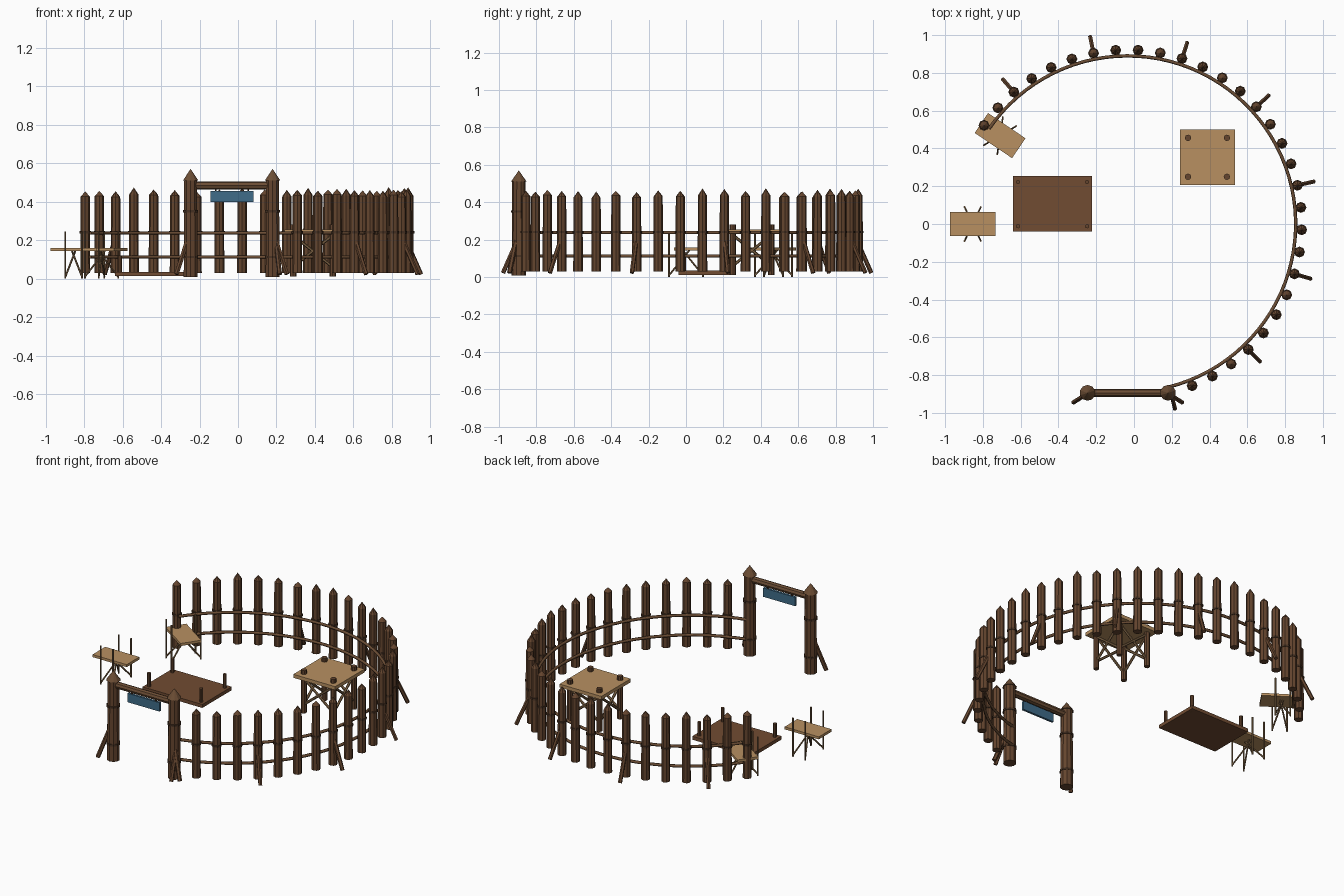
import bpy, math, random
from mathutils import Vector, Matrix

if "Cube" in bpy.data.objects:
    bpy.data.objects.remove(bpy.data.objects["Cube"])

random.seed(4)
CX, R = -0.034, 0.922          # palisade centre and radius
A0, STEP, COUNT = 145.5, 7.37, 30


def material(name, rgb):
    m = bpy.data.materials.new(name)
    m.diffuse_color = (*rgb, 1)
    m.use_nodes = True
    m.node_tree.nodes["Principled BSDF"].inputs["Base Color"].default_value = m.diffuse_color
    return m


BARK = material("bark", (0.13, 0.06, 0.028))
POLE = material("pole", (0.15, 0.075, 0.035))
ROPE = material("lashing", (0.07, 0.035, 0.018))
DECK = material("dark_planks", (0.165, 0.072, 0.032))
TAN = material("pale_planks", (0.48, 0.28, 0.12))
STICK = material("stick", (0.22, 0.13, 0.06))
BLUE = material("blue_paint", (0.05, 0.15, 0.25))


def rod(name, a, b, r, mat, r2=None, sides=8):
    """Round bar from a to b, optionally tapered."""
    a, b = Vector(a), Vector(b)
    d = b - a
    bpy.ops.mesh.primitive_cone_add(vertices=sides, radius1=r, radius2=r if r2 is None else r2,
                                    depth=d.length, location=(a + b) / 2)
    o = bpy.context.object
    o.name = name
    o.rotation_mode = 'QUATERNION'
    o.rotation_quaternion = d.to_track_quat('Z', 'Y')
    o.data.materials.append(mat)
    return o


def box(name, centre, size, mat, turn=0):
    bpy.ops.mesh.primitive_cube_add(size=1, location=centre, rotation=(0, 0, turn))
    o = bpy.context.object
    o.name = name
    o.scale = size
    o.data.materials.append(mat)
    return o


def ring_point(deg, r, z):
    t = math.radians(deg)
    return Vector((CX + r * math.cos(t), r * math.sin(t), z))


# Palisade stakes with pointed tips and lashings
for i in range(COUNT):
    ang = A0 - i * STEP
    top = 0.43 + random.uniform(-0.008, 0.008)
    tip = top + random.uniform(0.025, 0.04)
    rod("stake", ring_point(ang, R, 0.03), ring_point(ang, R, top), 0.026, BARK, 0.024)
    rod("stake_tip", ring_point(ang, R, top), ring_point(ang, R, tip), 0.024, BARK, 0)
    rod("stake_lashing", ring_point(ang, R, 0.235), ring_point(ang, R, 0.247), 0.029, ROPE)

# Raking props outside every fourth stake
for i in range(2, 31, 4):
    ang = A0 - i * STEP
    rod("prop", ring_point(ang, 1.01, 0.022), ring_point(ang, 0.925, 0.21), 0.012, BARK, sides=6)

# Two curved rails inside the stakes
for z in (0.112, 0.237):
    cu = bpy.data.curves.new("rail", 'CURVE')
    cu.dimensions = '3D'
    cu.bevel_depth = 0.009
    cu.bevel_resolution = 1
    cu.use_fill_caps = True
    sp = cu.splines.new('POLY')
    n = 60
    sp.points.add(n)
    for k in range(n + 1):
        sp.points[k].co = (*ring_point(A0 + (-76 - A0) * k / n, 0.89, z), 1)
    ob = bpy.data.objects.new("rail", cu)
    cu.materials.append(POLE)
    bpy.context.collection.objects.link(ob)

# Gate posts, braces, beam and hanging board
GY = -0.894
for x, s in ((-0.246, -1), (0.18, 1)):
    rod("gate_post", (x, GY, 0.008), (x, GY, 0.515), 0.038, BARK, 0.035, 10)
    rod("gate_post_point", (x, GY, 0.51), (x, GY, 0.57), 0.042, POLE, 0, 10)
    for z in (0.112, 0.35):
        rod("gate_lashing", (x, GY, z - 0.006), (x, GY, z + 0.006), 0.041, ROPE, sides=10)
    rod("gate_brace", (x + s * 0.074, GY - 0.05, 0.022), (x + s * 0.01, GY - 0.01, 0.22),
        0.013, BARK, sides=6)
rod("gate_beam", (-0.246, GY, 0.484), (0.18, GY, 0.484), 0.021, POLE)
box("sign_board", (-0.031, GY, 0.427), (0.224, 0.014, 0.056), BLUE)
for x in (-0.115, 0.053):
    rod("sign_hanger", (x, GY, 0.45), (x, GY, 0.485), 0.005, ROPE, sides=6)

# Low dark deck with corner pegs
box("low_deck", (-0.431, 0.107, 0.023), (0.418, 0.294, 0.022), DECK)
for x in (-0.614, -0.248):
    for y in (-0.012, 0.222):
        rod("deck_peg", (x, y, 0.012), (x, y, 0.12), 0.011, BARK)

# Raised square platform on cross-braced legs
PX, PY, H = 0.389, 0.353, 0.103
box("raised_platform", (PX, PY, 0.244), (0.293, 0.293, 0.022), TAN)
corners = [(PX - H, PY - H), (PX + H, PY - H), (PX + H, PY + H), (PX - H, PY + H)]
for k, (x, y) in enumerate(corners):
    x2, y2 = corners[(k + 1) % 4]
    rod("platform_leg", (x, y, 0.01), (x, y, 0.28), 0.017, BARK)
    rod("platform_brace", (x, y, 0.06), (x2, y2, 0.225), 0.008, STICK, sides=6)
    rod("platform_brace", (x, y, 0.225), (x2, y2, 0.06), 0.008, STICK, sides=6)


# Small work tables on thin poles with crossed struts
def work_table(cx, cy, deg):
    m = Matrix.Translation((cx, cy, 0)) @ Matrix.Rotation(math.radians(deg), 4, 'Z')
    box("table_top", (cx, cy, 0.15), (0.239, 0.127, 0.016), TAN, math.radians(deg))
    for sx in (-1, 1):
        for sy in (-1, 1):
            x, y = sx * 0.043, sy * 0.09
            rod("table_pole", m @ Vector((x, y, 0)), m @ Vector((x, y, 0.245)), 0.005, STICK, sides=6)
            rod("table_strut", m @ Vector((x, y, 0.01)), m @ Vector((-x * 0.2, -y * 0.2, 0.143)),
                0.005, STICK, sides=6)


work_table(-0.854, 0.0, 0)
work_table(-0.709, 0.468, -34)
